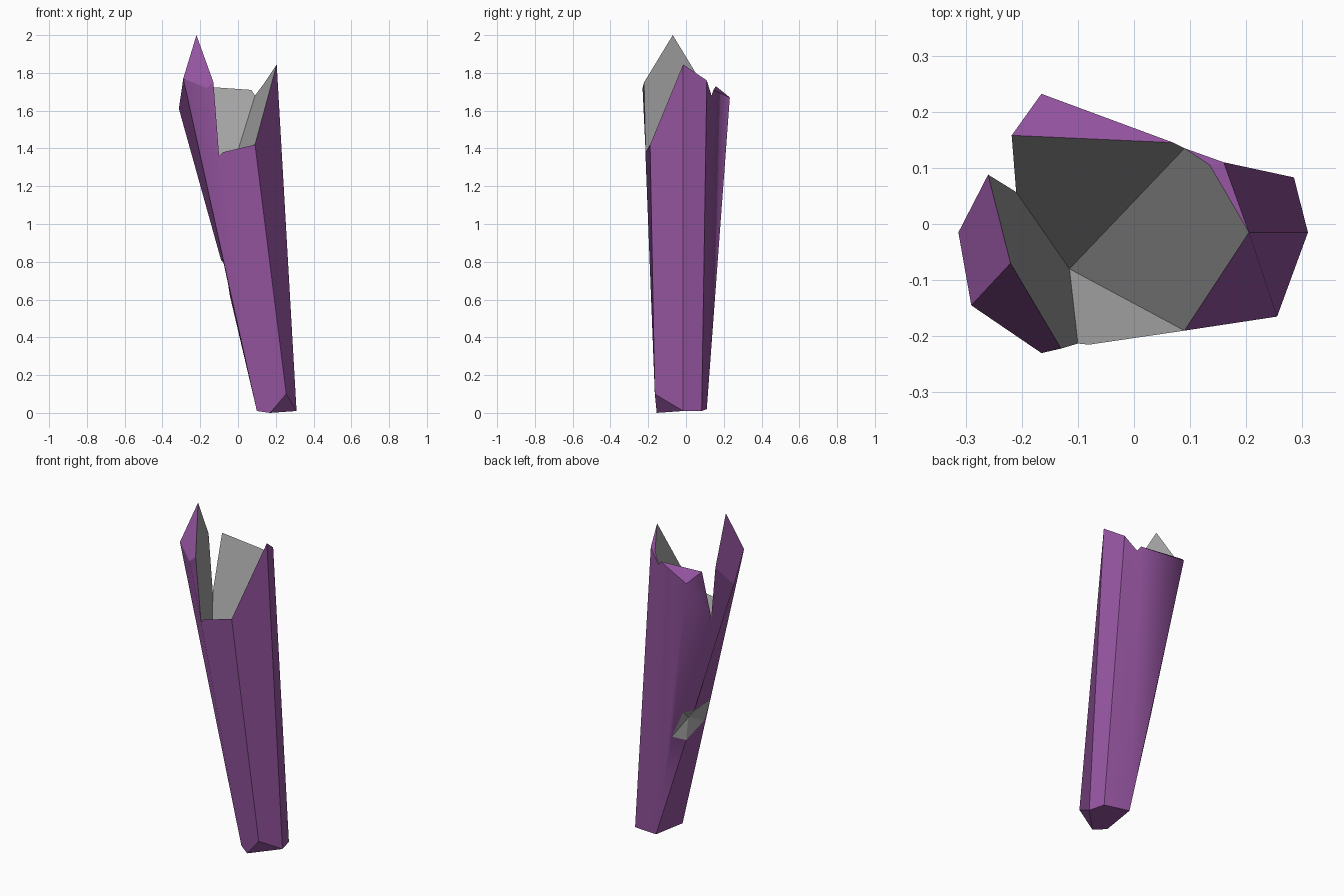
import bpy
import bmesh

cube = bpy.data.objects.get("Cube")
if cube:
    bpy.data.objects.remove(cube, do_unlink=True)


def make_material(name, red, green, blue):
    mat = bpy.data.materials.new(name)
    mat.use_nodes = True
    colour = (red, green, blue, 1)
    mat.diffuse_color = colour
    mat.node_tree.nodes["Principled BSDF"].inputs["Base Color"].default_value = colour
    return mat


# Corner points of the leaning, broken crystal
corners = dict(
    # foot of the crystal
    foot_left=(.31, -.015, .01),
    foot_back_left=(.285, .083, .01),
    foot_back=(.125, .11, .02),
    foot_right=(.10, -.11, .01),
    foot_front=(.17, -.155, 0),
    foot_front_left=(.255, -.165, .10),
    # tall splinter on the right
    peak=(-.22, -.07, 2),
    splinter_back=(-.26, .088, 1.74),
    splinter_side=(-.313, -.015, 1.61),
    splinter_front=(-.29, -.145, 1.77),
    shoulder_front=(-.165, -.23, 1.72),
    splinter_inner=(-.13, -.222, 1.75),
    # broken rim, running round the opening
    rim_low=(-.10, -.213, 1.36),
    rim_lip=(-.08, -.215, 1.38),
    rim_front=(.09, -.19, 1.42),
    rim_left=(.205, -.015, 1.845),
    rim_back_left=(.16, .11, 1.76),
    rim_step=(.135, .105, 1.74),
    rim_dip=(.09, .135, 1.68),
    rim_back=(.07, .145, 1.71),
    rim_corner=(-.218, .158, 1.73),
    shoulder_back=(-.165, .232, 1.67),
    notch=(-.21, .057, 1.41),
    hollow=(-.115, -.08, 1.02),
    # small chip half way up
    chip_low=(-.043, .06, .62),
    chip_back=(-.003, .14, .66),
    chip_back_top=(-.055, .107, .81),
    chip_top=(-.09, .047, .81),
    chip_front_top=(-.08, -.115, .81),
    chip_front=(-.052, -.10, .68),
    chip_heart=(-.03, .02, .74),
)

bm = bmesh.new()
points = {name: bm.verts.new(place) for name, place in corners.items()}
PURPLE, STONE = range(2)


def add_face(material, *names):
    face = bm.faces.new([points[name] for name in names])
    face.material_index = material
    face.smooth = True


# Polished outer walls
add_face(PURPLE, "foot_right", "foot_front", "foot_front_left", "rim_front",
         "rim_lip", "rim_low", "splinter_inner", "shoulder_front")
add_face(PURPLE, "foot_right", "shoulder_front", "splinter_front")
add_face(PURPLE, "foot_front_left", "foot_left", "rim_left", "rim_front")
add_face(PURPLE, "foot_left", "foot_back_left", "rim_back_left", "rim_left")
add_face(PURPLE, "foot_back_left", "foot_back", "shoulder_back", "rim_back",
         "rim_dip", "rim_back_left")
add_face(PURPLE, "foot_back", "chip_low", "chip_back", "chip_back_top", "chip_top",
         "splinter_side", "splinter_back", "notch", "rim_corner", "shoulder_back")
add_face(PURPLE, "foot_back", "foot_right", "splinter_front", "splinter_side",
         "chip_top", "chip_front_top", "chip_front", "chip_low")

# Cut facets at the tip, rim and foot
add_face(PURPLE, "peak", "splinter_back", "splinter_side", "splinter_front")
add_face(PURPLE, "peak", "splinter_front", "shoulder_front", "splinter_inner")
add_face(PURPLE, "rim_corner", "shoulder_back", "rim_back")
add_face(PURPLE, "rim_left", "rim_back_left", "rim_step")
add_face(PURPLE, "rim_step", "rim_back_left", "rim_dip")
add_face(PURPLE, "foot_right", "foot_front", "foot_left", "foot_back_left", "foot_back")
add_face(PURPLE, "foot_front", "foot_front_left", "foot_left")

# Rough stone inside the broken top
add_face(STONE, "hollow", "rim_low", "rim_lip", "rim_front")
add_face(STONE, "hollow", "rim_front", "rim_left", "rim_step", "rim_dip")
add_face(STONE, "hollow", "rim_dip", "rim_back", "rim_corner", "notch")
add_face(STONE, "hollow", "notch", "splinter_back", "peak", "splinter_inner", "rim_low")

# Rough stone in the chip, a fan around its deepest point
ring = ["chip_low", "chip_back", "chip_back_top", "chip_top", "chip_front_top", "chip_front"]
for start, end in zip(ring, ring[1:] + ring[:1]):
    add_face(STONE, "chip_heart", start, end)

# All edges stay crisp except the two softened long ones
for edge in bm.edges:
    edge.smooth = False
for foot, shoulder in (("foot_right", "shoulder_front"), ("foot_back", "shoulder_back")):
    bm.edges.get((points[foot], points[shoulder])).smooth = True
bmesh.ops.recalc_face_normals(bm, faces=bm.faces[:])

mesh = bpy.data.meshes.new("broken_crystal")
bm.to_mesh(mesh)
bm.free()
mesh.materials.append(make_material("polished purple", .30, .09, .35))
mesh.materials.append(make_material("rough grey stone", .37, .37, .37))
crystal = bpy.data.objects.new("broken_crystal", mesh)
bpy.context.collection.objects.link(crystal)
